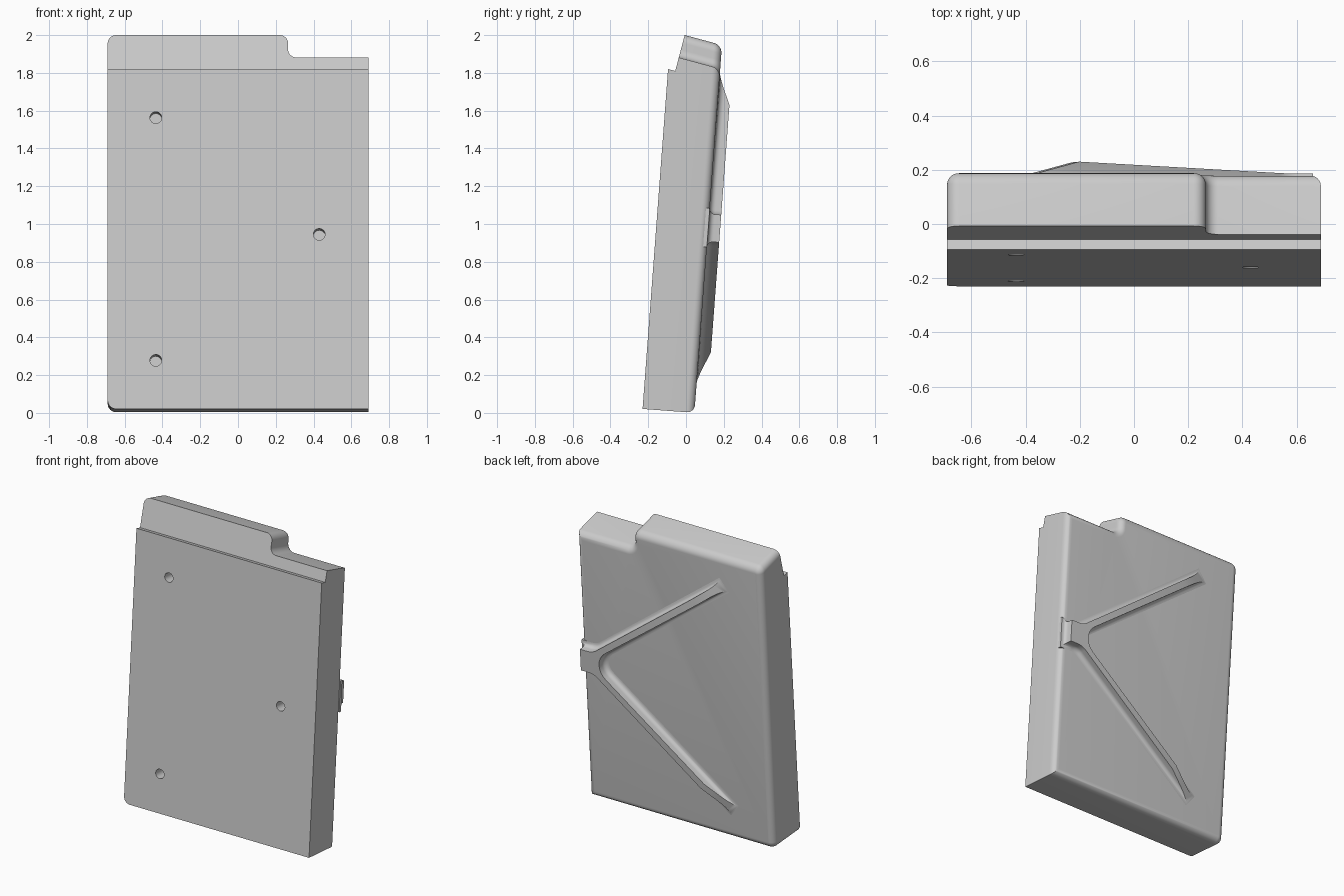
import bpy, bmesh, math
from mathutils import Vector, Matrix

if "Cube" in bpy.data.objects:
    bpy.data.objects.remove(bpy.data.objects["Cube"])

SIDE = 0.69          # flat, unrounded side of the block
LEAN = 0.075         # backward slope of the block
RIB_H = 0.063

grey = bpy.data.materials.new("light_grey")
grey.use_nodes = True
grey.diffuse_color = (0.6, 0.6, 0.6, 1)
grey.node_tree.nodes["Principled BSDF"].inputs["Base Color"].default_value = (0.6, 0.6, 0.6, 1)


def front_y(z):
    return -0.23 + LEAN * (z - 0.02)


def back_y(z):
    return front_y(z) + 0.276


def outline(corners, inset, steps=8):
    """Inset a clockwise polygon of (x, z, radius) corners and round it; the flat side stays put."""
    pts = [Vector(c[:2]) for c in corners]
    n = len(pts)
    lines = []
    for i in range(n):
        p, q = pts[i], pts[(i + 1) % n]
        u = (q - p).normalized()
        flat = p.x == SIDE and q.x == SIDE
        lines.append((p + Vector((u.y, -u.x)) * (0 if flat else inset), u))
    result = []
    for i in range(n):
        (p, u), (q, v) = lines[i - 1], lines[i]
        cross = u.cross(v)
        corner = p + u * ((q - p).cross(v) / cross)
        r = corners[i][2]
        if r == 0:
            result.append(corner)
            continue
        r += inset if cross > 0 else -inset
        half = (-u).angle(v) / 2
        centre = corner + (v - u).normalized() * (r / math.sin(half))
        t = r / math.tan(half)
        a, b = (corner - u * t - centre).normalized(), (corner + v * t - centre).normalized()
        result += [centre + a.slerp(b, k / steps) * r for k in range(steps + 1)]
    return result


def finish(bm, name):
    bmesh.ops.recalc_face_normals(bm, faces=bm.faces[:])
    mesh = bpy.data.meshes.new(name)
    bm.to_mesh(mesh)
    bm.free()
    obj = bpy.data.objects.new(name, mesh)
    bpy.context.collection.objects.link(obj)
    mesh.materials.append(grey)
    return obj


def loft(rings):
    bm = bmesh.new()
    rows = [[bm.verts.new(p) for p in ring] for ring in rings]
    n = len(rows[0])
    for a, b in zip(rows, rows[1:]):
        for i in range(n):
            j = (i + 1) % n
            bm.faces.new((a[i], a[j], b[j], b[i]))
    bm.faces.new(rows[0])
    bm.faces.new(rows[-1])
    return bm


def smooth(obj):
    bpy.ops.object.select_all(action="DESELECT")
    obj.select_set(True)
    bpy.context.view_layer.objects.active = obj
    bpy.ops.object.shade_smooth_by_angle(angle=math.radians(32))


# Leaning block with a stepped top and rounded back edges
block = [(-SIDE, 0.021, 0.045), (-SIDE, 2.02, 0.045), (0.265, 2.02, 0.045),
         (0.265, 1.895, 0.045), (SIDE, 1.895, 0), (SIDE, 0.021, 0)]


def block_ring(inset, from_back):
    ring = []
    for x, z in outline(block, inset):
        k = 0.27 if z > 1 else LEAN
        t = 0.276 / (1 + LEAN * k) - from_back
        ring.append((x, front_y(z) + t, z - k * t))
    return ring


R = 0.042
rings = [[(x, front_y(z), z) for x, z in outline(block, 0)]]
for s in range(9):
    a = math.pi / 2 * s / 8
    rings.append(block_ring(R * (1 - math.cos(a)), R * (1 - math.sin(a))))
body = finish(loft(rings), "main_block")

# Cutters: the ledge across the upper front and three blind holes
ledge = [(-0.096, 1.82), (-0.057, 1.81), (0.009, 2.06), (-0.3, 2.06), (-0.3, 1.873)]
cutters = [finish(loft([[(x, y, z) for y, z in ledge] for x in (-1, 1)]), "ledge_cutter")]
normal = Vector((0, 1, -LEAN)).normalized()
for x, z in ((-0.435, 1.563), (-0.435, 0.278), (0.43, 0.945)):
    bm = bmesh.new()
    spin = Vector((0, 0, 1)).rotation_difference(normal).to_matrix().to_4x4()
    place = Matrix.Translation(Vector((x, front_y(z), z)) + normal * 0.03) @ spin
    bmesh.ops.create_cone(bm, cap_ends=True, segments=32, radius1=0.031, radius2=0.031,
                          depth=0.18, matrix=place)
    cutters.append(finish(bm, "hole_cutter"))
for c in cutters:
    mod = body.modifiers.new("cut", "BOOLEAN")
    mod.operation, mod.solver, mod.object = "DIFFERENCE", "EXACT", c
    bpy.context.view_layer.objects.active = body
    bpy.ops.object.modifier_apply(modifier=mod.name)
    bpy.data.objects.remove(c)
smooth(body)

# Forked rib on the back, flared at its foot
MID = 0.98
upper = [(SIDE, MID + 0.103, 0), (0.577, MID + 0.103, 0.08), (-0.39, 1.815, 0), (-0.455, 1.73, 0)]
fork = [(x, 2 * MID - z, r) for x, z, r in upper] + [(0.545, MID, 0.08)] + upper[::-1]
fork = fork[::1]


def rib_ring(inset, h):
    return [(x, back_y(z) + h, z - LEAN * h) for x, z in outline(fork, inset)]


F = 0.03
rings = [rib_ring(0, -0.02)]
for s in range(7):
    a = math.pi / 2 * s / 6
    rings.append(rib_ring(F * math.sin(a), F * (1 - math.cos(a))))
rings.append(rib_ring(F, RIB_H))
bm = loft(rings)

# Slope both arm ends down to the back face
for sign in (1, -1):
    def on_back(x, dz, h=0):
        z = MID + sign * dz
        return Vector((x, back_y(z) + h, z - LEAN * h))
    a, b = on_back(-0.375, 0.823), on_back(-0.44, 0.738)
    c = on_back(-0.375 + 0.19, 0.823 - 0.145, RIB_H)
    n = (b - a).cross(c - a).normalized()
    n = n if n.y > 0 else -n
    cut = bmesh.ops.bisect_plane(bm, geom=bm.verts[:] + bm.edges[:] + bm.faces[:],
                                 plane_co=a, plane_no=n, clear_outer=True)
    edges = [e for e in cut["geom_cut"] if isinstance(e, bmesh.types.BMEdge)]
    bmesh.ops.contextual_create(bm, geom=edges)
smooth(finish(bm, "forked_rib"))
